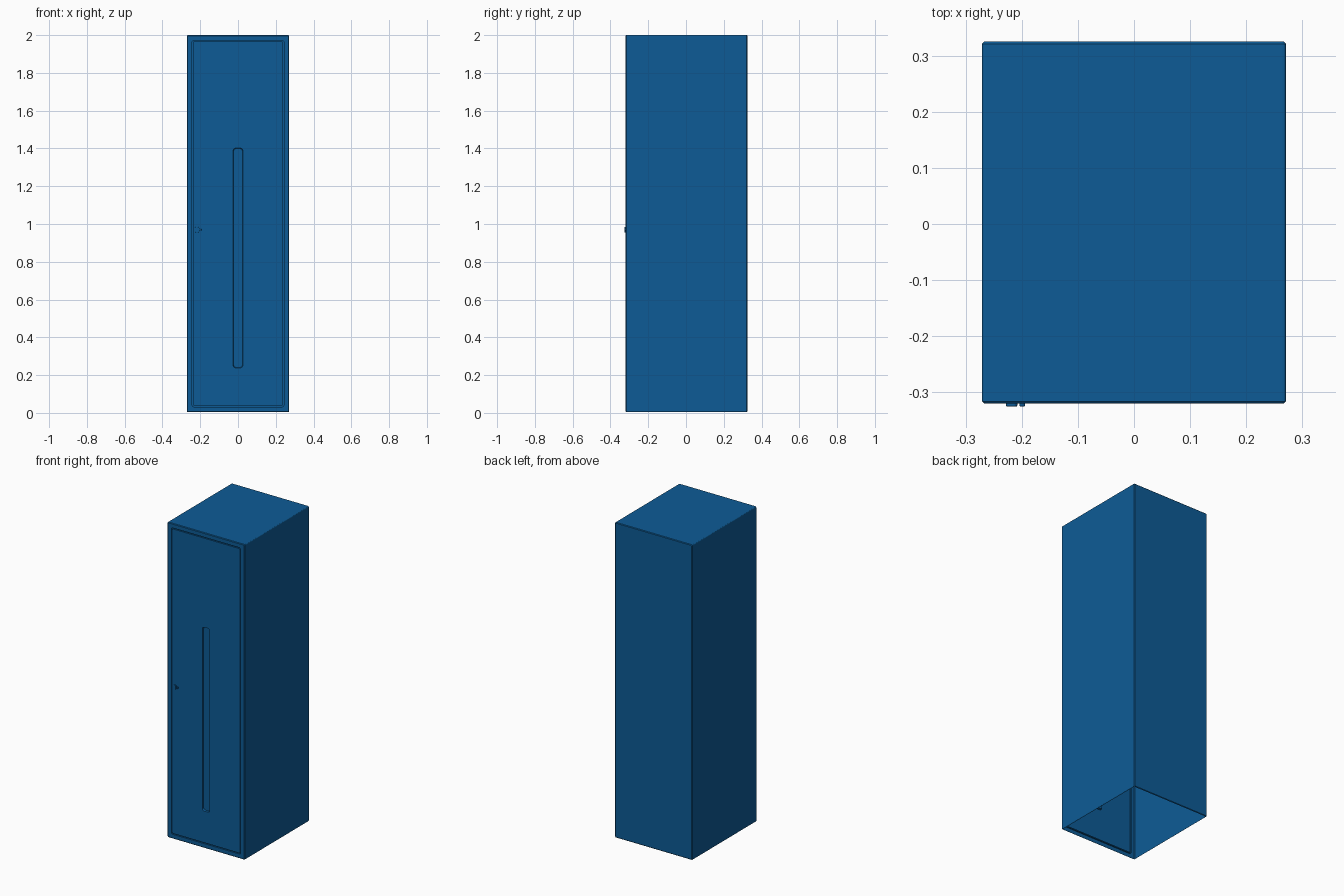
import bpy, bmesh, math

if "Cube" in bpy.data.objects:
    bpy.data.objects.remove(bpy.data.objects["Cube"])

blue = bpy.data.materials.new("deep_blue")
blue.diffuse_color = (0.004, 0.105, 0.305, 1)
blue.use_nodes = True
blue.node_tree.nodes["Principled BSDF"].inputs["Base Color"].default_value = blue.diffuse_color

SEG = 4  # segments per rounded corner


def ring(bm, y, x0, x1, z0, z1, r):
    """Rounded rectangle of vertices in the plane y."""
    out = []
    for cx, cz, a0 in ((x1 - r, z1 - r, 0), (x0 + r, z1 - r, 90),
                       (x0 + r, z0 + r, 180), (x1 - r, z0 + r, 270)):
        for i in range(SEG + 1):
            a = math.radians(a0 + 90 * i / SEG)
            out.append(bm.verts.new((cx + r * math.cos(a), y, cz + r * math.sin(a))))
    return out


def skin(bm, rings):
    """Join consecutive rings with quads."""
    for a, b in zip(rings, rings[1:]):
        n = len(a)
        for i in range(n):
            j = (i + 1) % n
            bm.faces.new((a[i], a[j], b[j], b[i]))


def finish(bm, name):
    bmesh.ops.recalc_face_normals(bm, faces=bm.faces)
    # leave the cabinet open underneath
    if name == "locker_body":
        under = [f for f in bm.faces if f.normal.z < -0.95
                 and f.calc_center_median().z < 0.01]
        bmesh.ops.delete(bm, geom=under, context='FACES')
    me = bpy.data.meshes.new(name)
    bm.to_mesh(me)
    bm.free()
    me.materials.append(blue)
    ob = bpy.data.objects.new(name, me)
    bpy.context.collection.objects.link(ob)


# Cabinet shell: back, sides, front frame, door seam and handle recess
FRONT, BACK, C = -0.32, 0.325, 0.004
bm = bmesh.new()
rings = [
    ring(bm, BACK, -0.271 + C, 0.271 - C, 0.004 + C, 2 - C, 0.004),
    ring(bm, BACK - C, -0.271, 0.271, 0.004, 2, 0.006),
    ring(bm, FRONT + C, -0.271, 0.271, 0.004, 2, 0.006),
    ring(bm, FRONT, -0.271 + C, 0.271 - C, 0.004 + C, 2 - C, 0.004),
    # door seam
    ring(bm, FRONT, -0.243, 0.243, 0.032, 1.972, 0.010),
    ring(bm, FRONT + 0.008, -0.243, 0.243, 0.032, 1.972, 0.010),
    ring(bm, FRONT + 0.008, -0.237, 0.237, 0.038, 1.966, 0.006),
    ring(bm, FRONT, -0.237, 0.237, 0.038, 1.966, 0.006),
    # long recess in the door
    ring(bm, FRONT, -0.026, 0.026, 0.238, 1.402, 0.014),
    ring(bm, FRONT + 0.010, -0.023, 0.023, 0.241, 1.399, 0.012),
]
skin(bm, rings)
bm.faces.new(rings[0])
bm.faces.new(rings[-1])
finish(bm, "locker_body")

# Small lock plate and its knob on the left of the door
for name, x0, x1, z0, z1, r in (("lock_plate", -0.228, -0.208, 0.955, 0.985, 0.006),
                                ("lock_knob", -0.204, -0.194, 0.963, 0.977, 0.0045)):
    bm = bmesh.new()
    rs = [ring(bm, FRONT + 0.001, x0, x1, z0, z1, r),
          ring(bm, -0.3235, x0, x1, z0, z1, r),
          ring(bm, -0.325, x0 + 0.001, x1 - 0.001, z0 + 0.001, z1 - 0.001, r - 0.001)]
    skin(bm, rs)
    bm.faces.new(rs[0])
    bm.faces.new(rs[-1])
    finish(bm, name)
